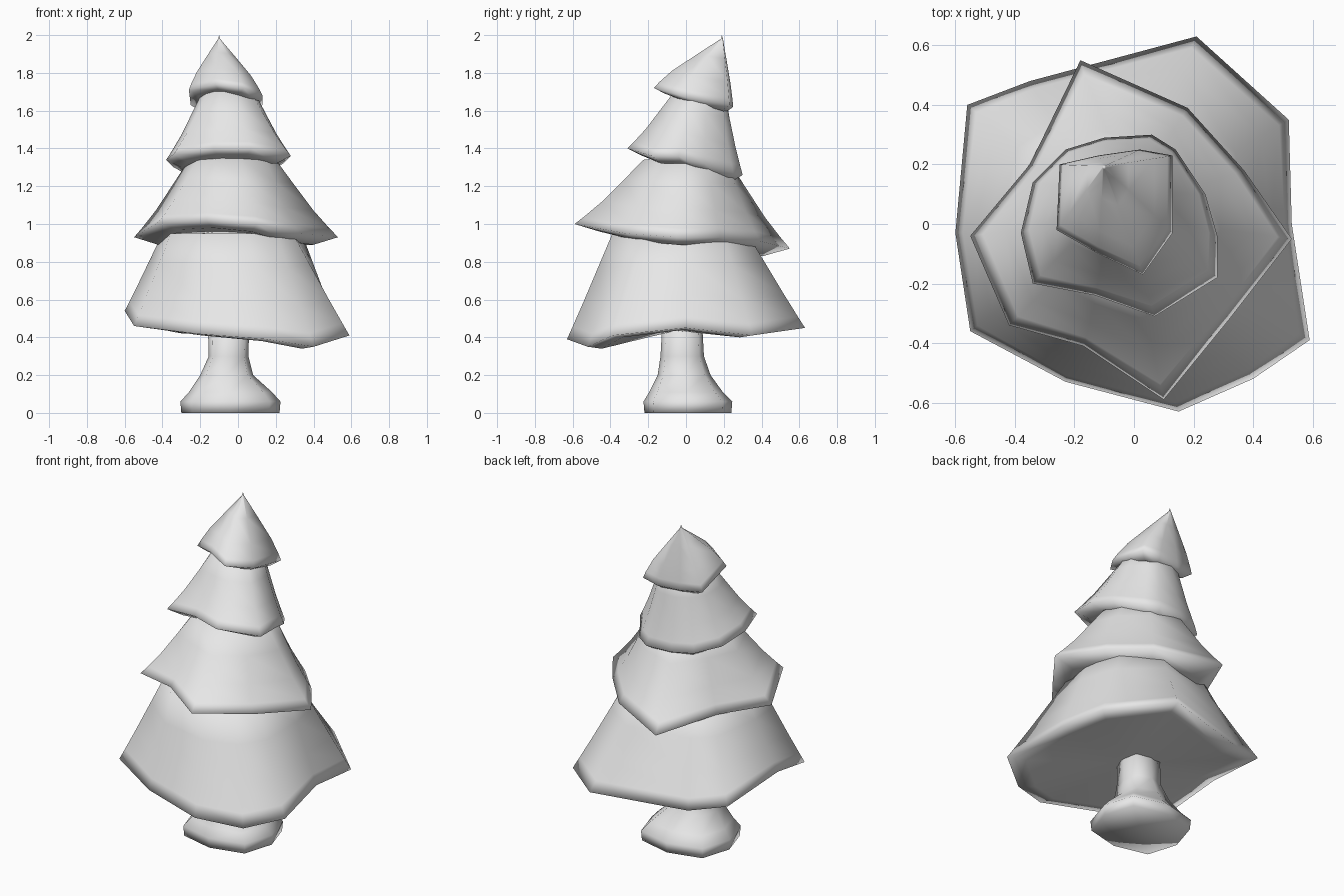
import bpy, bmesh, math
from mathutils import Vector

cube = bpy.data.objects.get("Cube")
if cube:
    bpy.data.objects.remove(cube, do_unlink=True)

grey = bpy.data.materials.new("plain grey")
grey.use_nodes = True
grey.diffuse_color = (0.8, 0.8, 0.8, 1)
grey.node_tree.nodes["Principled BSDF"].inputs["Base Color"].default_value = (0.8, 0.8, 0.8, 1)


def loft(name, rings, bottom, top):
    """Skin matching rings from bottom to top and close both ends on a point."""
    bm = bmesh.new()
    loops = [[bm.verts.new(p) for p in ring] for ring in rings]
    n = len(loops[0])
    low, high = bm.verts.new(bottom), bm.verts.new(top)
    for i in range(n):
        j = (i + 1) % n
        bm.faces.new((low, loops[0][j], loops[0][i]))
        bm.faces.new((high, loops[-1][i], loops[-1][j]))
        for a, b in zip(loops, loops[1:]):
            bm.faces.new((a[i], a[j], b[j], b[i]))
    bmesh.ops.recalc_face_normals(bm, faces=bm.faces)
    mesh = bpy.data.meshes.new(name)
    bm.to_mesh(mesh)
    bm.free()
    mesh.materials.append(grey)
    obj = bpy.data.objects.new(name, mesh)
    bpy.context.collection.objects.link(obj)
    bpy.ops.object.select_all(action='DESELECT')
    obj.select_set(True)
    bpy.context.view_layer.objects.active = obj
    bpy.ops.object.shade_smooth_by_angle(angle=math.radians(150))
    return obj


def tier(name, rim, neck, radius, lip_scale, lip_drop, hollow, curve):
    """Skirt of branches: tucked lip, irregular rim, curved side and round neck."""
    rim = [Vector(p) for p in rim]
    neck = Vector(neck)
    middle = sum(rim, Vector()) / len(rim)
    lip, collar = [], []
    for p in rim:
        q = middle.lerp(p, lip_scale)
        lip.append(Vector((q.x, q.y, p.z - lip_drop)))
        out = Vector((p.x - middle.x, p.y - middle.y, 0)).normalized()
        collar.append(neck + out * radius)

    def between(across, up):
        ring = []
        for p, c in zip(rim, collar):
            q = p.lerp(c, across)
            ring.append(Vector((q.x, q.y, p.z + (c.z - p.z) * up)))
        return ring

    rings = [lip, rim, between(0.12 + curve / 2, 0.12),
             between(0.35 + curve, 0.35), between(0.7 + curve / 2, 0.7), collar]
    base = Vector((middle.x, middle.y, middle.z - lip_drop + hollow))
    loft(name, rings, base, neck + Vector((0, 0, 0.02)))


# Branch tiers, rims listed clockwise
tier("bottom_branches",
     [(-.56, .4, .48), (-.35, .48, .43), (.21, .63, .45), (.52, .35, .41),
      (.53, 0, .45), (.59, -.39, .41), (.4, -.52, .35), (.15, -.63, .39),
      (-.23, -.53, .42), (-.55, -.36, .46), (-.6, -.03, .54)],
     (-.03, -.03, .95), .37, .84, .01, .01, .01)

tier("lower_middle_branches",
     [(-.18, .55, .87), (.18, .39, .91), (.37, .18, .93), (.53, -.05, .93),
      (.32, -.32, .95), (.1, -.59, 1), (-.17, -.41, 1.02), (-.42, -.34, 1.01),
      (-.55, -.04, .93), (-.35, .2, .91)],
     (-.03, 0, 1.34), .23, .76, .04, .03, .05)

tier("upper_middle_branches",
     [(-.38, -.03, 1.34), (-.34, .14, 1.3), (-.23, .25, 1.27), (-.1, .29, 1.26),
      (.06, .3, 1.26), (.14, .25, 1.27), (.24, .1, 1.32), (.28, -.04, 1.36),
      (.28, -.18, 1.36), (.07, -.31, 1.4), (-.13, -.24, 1.4), (-.34, -.2, 1.37)],
     (-.05, .07, 1.7), .14, .76, .04, .03, .05)

tier("top_branches",
     [(-.26, -.02, 1.71), (-.25, .2, 1.63), (-.12, .23, 1.62), (.02, .25, 1.62),
      (.13, .23, 1.63), (.13, -.03, 1.68), (.03, -.17, 1.72), (-.12, -.1, 1.74)],
     (-.1, .19, 1.98), .006, .76, .03, .02, -.08)

# Trunk: centre x, centre y, half width, half depth, height
sections = [(-.04, .01, .26, .23, 0), (-.04, .01, .265, .235, .06),
            (-.04, 0, .22, .195, .11), (-.06, -.01, .14, .14, .2),
            (-.05, -.02, .105, .115, .3), (-.05, -.02, .11, .105, .48)]


def trunk_ring(x, y, wide, deep, z):
    """Eight-sided, slightly boxy outline."""
    ring = []
    for k in range(8):
        c, s = math.cos(k * math.tau / 8), math.sin(k * math.tau / 8)
        ring.append(Vector((x + wide * math.copysign(abs(c) ** .7, c),
                            y + deep * math.copysign(abs(s) ** .7, s), z)))
    return ring


loft("trunk", [trunk_ring(*s) for s in sections], (-.04, .01, 0), (-.05, -.02, .5))
